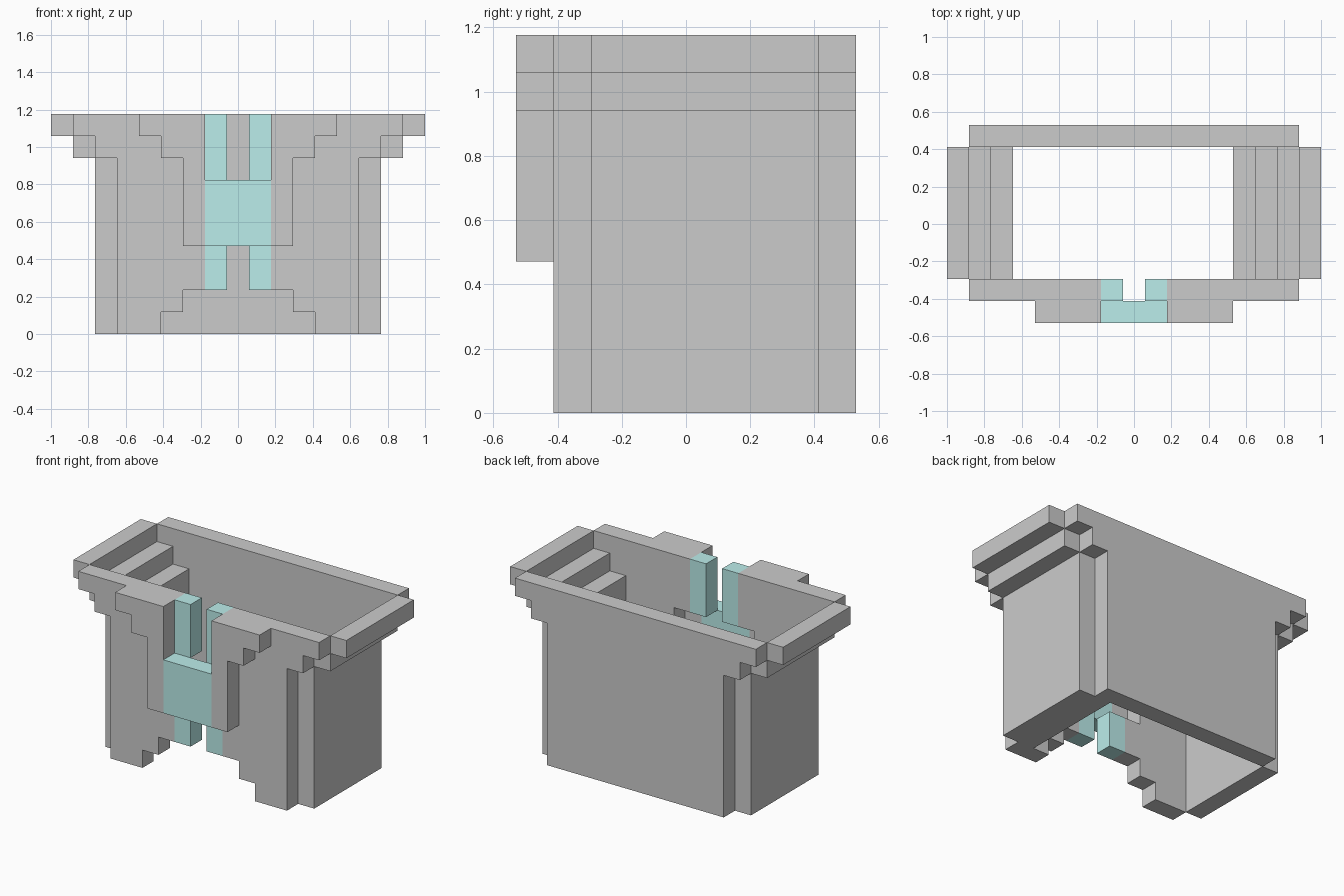
import bpy, bmesh

if "Cube" in bpy.data.objects:
    bpy.data.objects.remove(bpy.data.objects["Cube"])

U = 2 / 17  # one block; the model is 17 blocks wide

teal = bpy.data.materials.new("teal")
teal.diffuse_color = (0.50, 0.85, 0.83, 1)
teal.use_nodes = True
teal.node_tree.nodes["Principled BSDF"].inputs["Base Color"].default_value = teal.diffuse_color


def slab(name, profile, y0, y1, mat=None):
    """Extrude an x-z profile (in blocks) from y0 to y1."""
    bm = bmesh.new()
    face = bm.faces.new([bm.verts.new((x * U, y0 * U, z * U)) for x, z in profile])
    ext = bmesh.ops.extrude_face_region(bm, geom=[face])
    verts = [g for g in ext["geom"] if isinstance(g, bmesh.types.BMVert)]
    bmesh.ops.translate(bm, verts=verts, vec=(0, (y1 - y0) * U, 0))
    bmesh.ops.recalc_face_normals(bm, faces=bm.faces)
    mesh = bpy.data.meshes.new(name)
    bm.to_mesh(mesh)
    bm.free()
    if mat:
        mesh.materials.append(mat)
    obj = bpy.data.objects.new(name, mesh)
    bpy.context.collection.objects.link(obj)
    return obj


def rect(x0, x1, z0, z1):
    return [(x0, z0), (x1, z0), (x1, z1), (x0, z1)]


def pair(name, profile, y0, y1, mat=None):
    for side, s in (("right", 1), ("left", -1)):
        slab(f"{name}_{side}", [(s * x, z) for x, z in profile], y0, y1, mat)


# Back wall with stepped ends
flare = [(5.5, 0), (5.5, 8), (6.5, 8), (6.5, 9), (7.5, 9), (7.5, 10)]
slab("back_wall", flare + [(-x, z) for x, z in reversed(flare)], 3.5, 4.5)

# Front wall halves: stepped notch below, window behind the front plate
inner = [(1.5, 10), (1.5, 7), (2.5, 7), (2.5, 4), (1.5, 4),
         (1.5, 2), (2.5, 2), (2.5, 1), (3.5, 1), (3.5, 0)]
pair("front_wall", flare + inner, -3.5, -2.5)

# Teal posts above and below the window
pair("upper_post", rect(0.5, 1.5, 7, 10), -3.5, -2.5, teal)
pair("lower_post", rect(0.5, 1.5, 2, 4), -3.5, -2.5, teal)

# Raised front plate with teal centre
pair("front_plate", [(1.5, 4), (2.5, 4), (2.5, 8), (3.5, 8), (3.5, 9),
                     (4.5, 9), (4.5, 10), (1.5, 10)], -4.5, -3.5)
slab("plate_centre", rect(-1.5, 1.5, 4, 7), -4.5, -3.5, teal)

# Side walls stepping outwards to the rim
for part, x, z0, z1 in (("side_wall", 5.5, 0, 8),
                        ("side_step", 6.5, 8, 9),
                        ("side_rim", 7.5, 9, 10)):
    pair(part, rect(x, x + 1, z0, z1), -2.5, 3.5)

# Inner lip on the right side only
slab("inner_lip", rect(4.5, 5.5, 0, 1), -2.5, 3.5)
